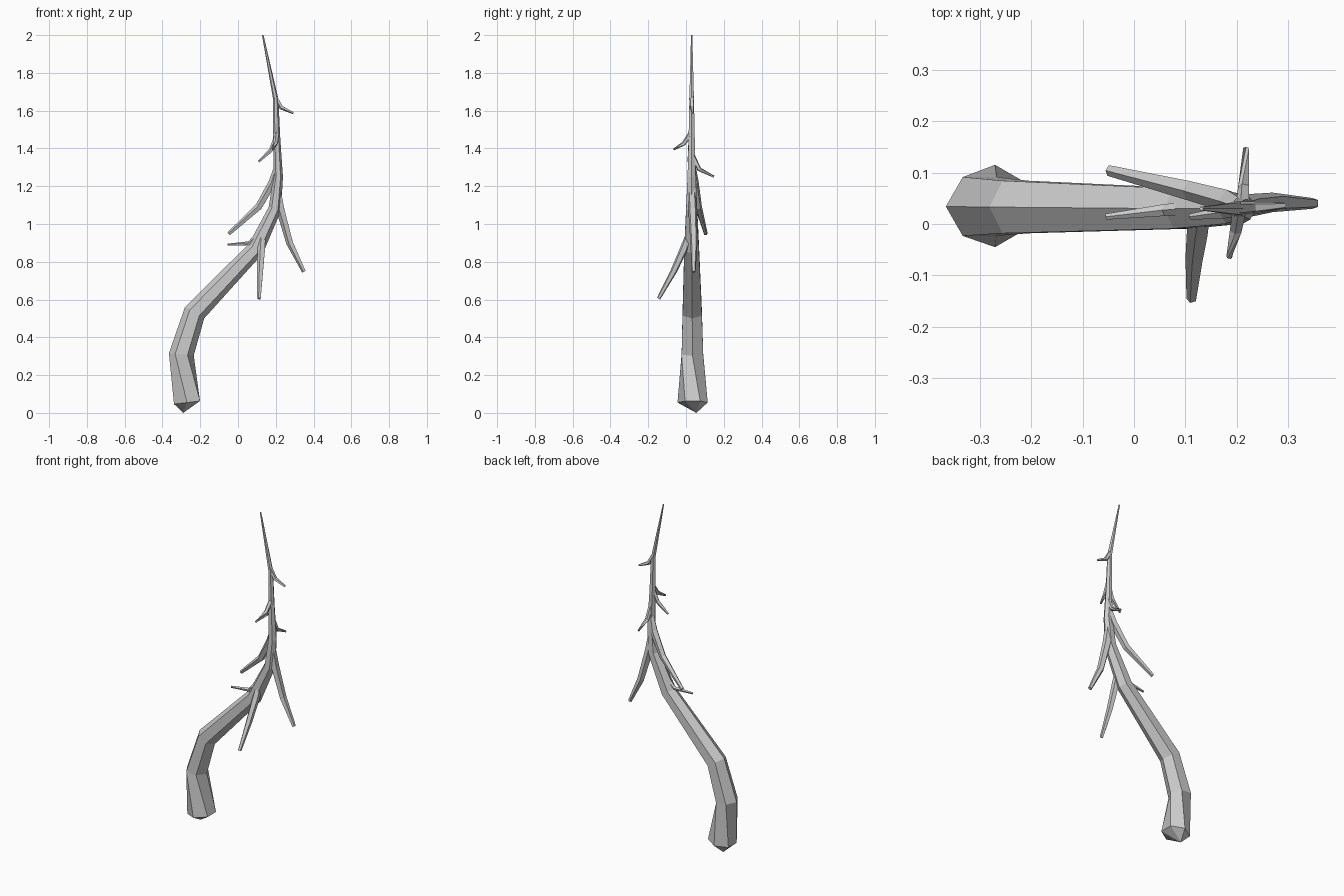
import bpy, bmesh, math
from mathutils import Vector

if "Cube" in bpy.data.objects:
    bpy.data.objects.remove(bpy.data.objects["Cube"])

bark = bpy.data.materials.new("grey_bark")
bark.diffuse_color = (0.6, 0.6, 0.6, 1)
bark.use_nodes = True
bark.node_tree.nodes["Principled BSDF"].inputs["Base Color"].default_value = bark.diffuse_color


def limb(name, path, sides, twist=None, root=None):
    """Tapered faceted tube through (x, y, z, radius) points."""
    pts = [Vector(p[:3]) for p in path]
    bm = bmesh.new()
    rings = []
    for i, p in enumerate(path):
        # mitred direction at this joint
        d = Vector()
        if i > 0:
            d += (pts[i] - pts[i - 1]).normalized()
        if i < len(pts) - 1:
            d += (pts[i + 1] - pts[i]).normalized()
        d.normalize()
        ref = Vector((0, 1, 0)) if abs(d.y) < 0.75 else Vector((1, 0, 0))
        u = ref.cross(d).normalized()
        v = d.cross(u)
        t = twist[i] if twist else 0
        rings.append([bm.verts.new(pts[i] + p[3] * (u * math.cos(a) + v * math.sin(a)))
                      for a in (t + k * math.tau / sides for k in range(sides))])
    for a, b in zip(rings, rings[1:]):
        for k in range(sides):
            n = (k + 1) % sides
            bm.faces.new((a[k], a[n], b[n], b[k]))
    bm.faces.new(rings[-1])
    # blunt point under the root end, or a flat cap
    if root:
        tip = bm.verts.new(root)
        for k in range(sides):
            bm.faces.new((rings[0][(k + 1) % sides], rings[0][k], tip))
    else:
        bm.faces.new(rings[0][::-1])
    bmesh.ops.recalc_face_normals(bm, faces=bm.faces[:])
    me = bpy.data.meshes.new(name)
    bm.to_mesh(me)
    bm.free()
    me.materials.append(bark)
    ob = bpy.data.objects.new(name, me)
    bpy.context.collection.objects.link(ob)
    return ob


# Crooked trunk
limb("trunk", [
    (-0.27, 0.035, 0.055, 0.08), (-0.30, 0.034, 0.31, 0.066),
    (-0.23, 0.033, 0.53, 0.059), (0.095, 0.03, 0.87, 0.045),
    (0.195, 0.03, 1.08, 0.034), (0.213, 0.03, 1.25, 0.025),
    (0.205, 0.03, 1.45, 0.019), (0.20, 0.03, 1.66, 0.014),
    (0.131, 0.03, 2.0, 0.004)],
    6, [math.pi / 6] + [0] * 8, (-0.29, 0.055, 0.0))

# Long drooping branches
limb("right_branch", [(0.205, 0.03, 1.2, 0.022), (0.225, 0.035, 1.08, 0.024),
                      (0.275, 0.042, 0.9, 0.02), (0.35, 0.04, 0.747, 0.011)], 5)
limb("left_branch", [(0.21, 0.035, 1.31, 0.016), (0.185, 0.045, 1.22, 0.023),
                     (0.11, 0.065, 1.09, 0.02), (-0.048, 0.104, 0.948, 0.011)], 5)
limb("front_branch", [(0.13, 0.02, 0.95, 0.02), (0.125, -0.01, 0.87, 0.022),
                      (0.118, -0.065, 0.75, 0.018), (0.112, -0.145, 0.605, 0.01)], 5)

# Short twigs
twigs = {
    "lower_left_twig": [(0.11, 0.03, 0.95), (0.06, 0.027, 0.897), (-0.055, 0.014, 0.89)],
    "upper_left_twig": [(0.208, 0.028, 1.47), (0.175, 0.022, 1.39), (0.11, 0.014, 1.33)],
    "front_twig": [(0.205, 0.025, 1.48), (0.198, -0.012, 1.425), (0.185, -0.065, 1.395)],
    "back_twig": [(0.212, 0.035, 1.36), (0.214, 0.07, 1.29), (0.218, 0.147, 1.25)],
    "upper_right_twig": [(0.197, 0.03, 1.67), (0.23, 0.032, 1.617), (0.293, 0.036, 1.587)],
}
for name, pts in twigs.items():
    limb(name, [p + (r,) for p, r in zip(pts, (0.014, 0.012, 0.006))], 5)
